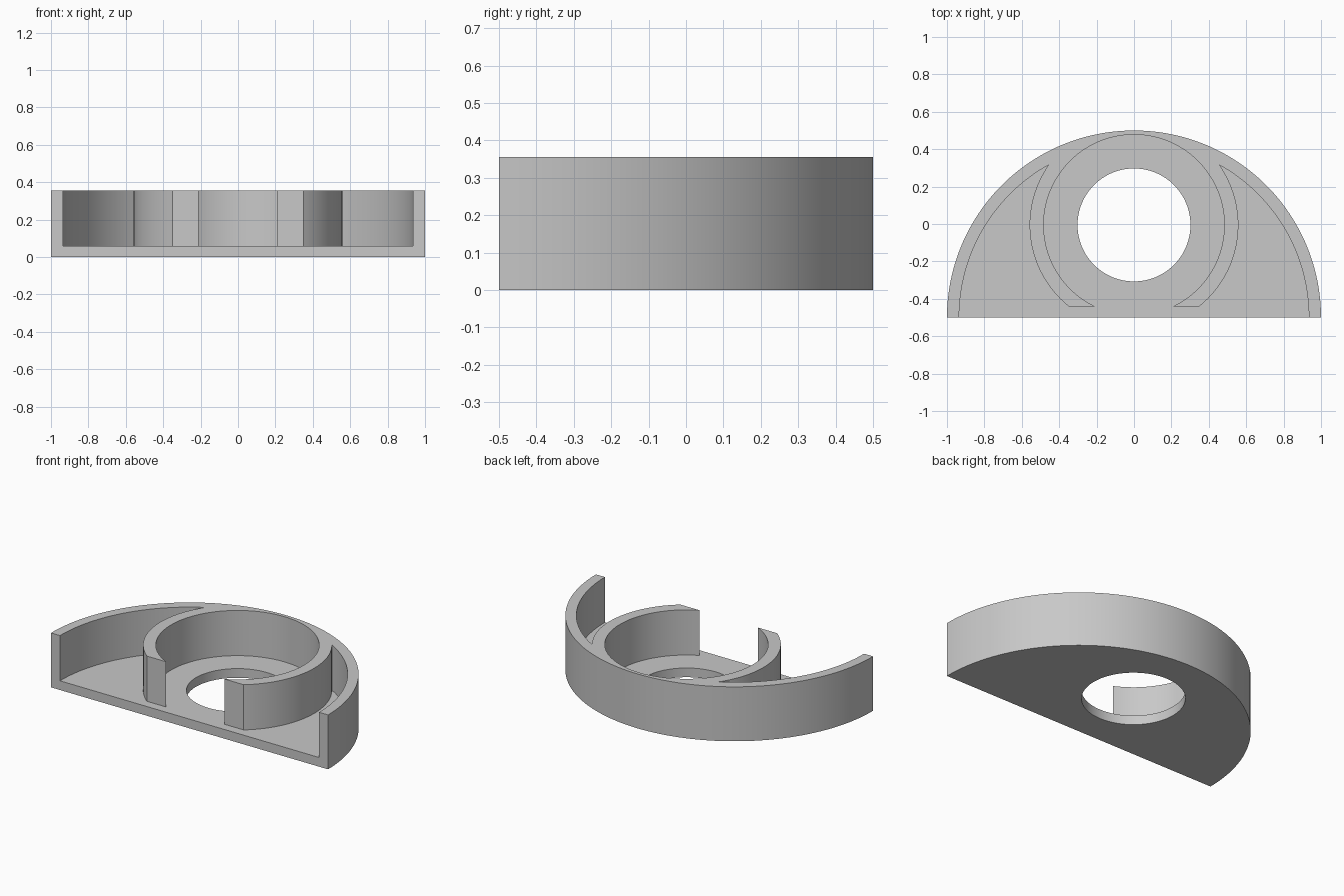
import bpy, bmesh
from math import sin, cos, pi, atan2, asin, sqrt

if "Cube" in bpy.data.objects:
    bpy.data.objects.remove(bpy.data.objects["Cube"])

HEIGHT, FLOOR = 0.355, 0.06
DISC_Y, DISC_R, WALL_R = -0.5, 1.0, 0.935
RING_Y, RING_OUT, RING_IN, HOLE_R = -0.005, 0.558, 0.483, 0.302
RING_END = -0.44

grey = bpy.data.materials.new("light grey")
grey.use_nodes = True
colour = (0.58, 0.58, 0.58, 1)
grey.diffuse_color = colour
grey.node_tree.nodes["Principled BSDF"].inputs["Base Color"].default_value = colour


def arc(cy, r, a, b, n):
    return [(r * cos(a + (b - a) * i / n), cy + r * sin(a + (b - a) * i / n))
            for i in range(n + 1)]


def prism(name, outline, z0, z1):
    bm = bmesh.new()
    face = bm.faces.new([bm.verts.new((x, y, z0)) for x, y in outline])
    new = bmesh.ops.extrude_face_region(bm, geom=[face])["geom"]
    top = [v for v in new if isinstance(v, bmesh.types.BMVert)]
    bmesh.ops.translate(bm, verts=top, vec=(0, 0, z1 - z0))
    bmesh.ops.recalc_face_normals(bm, faces=bm.faces)
    mesh = bpy.data.meshes.new(name)
    bm.to_mesh(mesh)
    bm.free()
    mesh.materials.append(grey)
    obj = bpy.data.objects.new(name, mesh)
    bpy.context.collection.objects.link(obj)
    return obj


# Half-disc body
body = prism("half_round_housing", arc(DISC_Y, DISC_R, 0, pi, 90), 0, HEIGHT)

# Point where the ring's outside meets the inside of the rim wall
meet_y = (WALL_R**2 - RING_OUT**2 - DISC_Y**2 + RING_Y**2) / (2 * (RING_Y - DISC_Y))
meet_x = sqrt(RING_OUT**2 - (meet_y - RING_Y)**2)

# Right half of the pocket outline: rim wall, ring outside, ring end, ring inside
drop = RING_END - RING_Y
half = [(WALL_R, DISC_Y - 0.1)]
half += arc(DISC_Y, WALL_R, 0, atan2(meet_y - DISC_Y, meet_x), 40)
half += arc(RING_Y, RING_OUT, atan2(meet_y - RING_Y, meet_x), asin(drop / RING_OUT), 40)[1:]
half += arc(RING_Y, RING_IN, asin(drop / RING_IN), pi / 2, 48)
outline = half + [(-x, y) for x, y in reversed(half[:-1])]

# Cut the open pocket and the round through-hole
cutters = [prism("pocket_cutter", outline, FLOOR, HEIGHT + 0.1),
           prism("hole_cutter", arc(RING_Y, HOLE_R, 0, 2 * pi, 96)[:-1], -0.1, HEIGHT + 0.2)]
bpy.context.view_layer.objects.active = body
for cutter in cutters:
    cutter.hide_render = True
    mod = body.modifiers.new(cutter.name, "BOOLEAN")
    mod.operation, mod.solver, mod.object = "DIFFERENCE", "EXACT", cutter
    bpy.ops.object.modifier_apply(modifier=mod.name)
    bpy.data.objects.remove(cutter)

# Smooth curved walls, crisp edges
bpy.ops.object.select_all(action="DESELECT")
body.select_set(True)
bpy.ops.object.shade_smooth_by_angle(angle=pi / 6)
